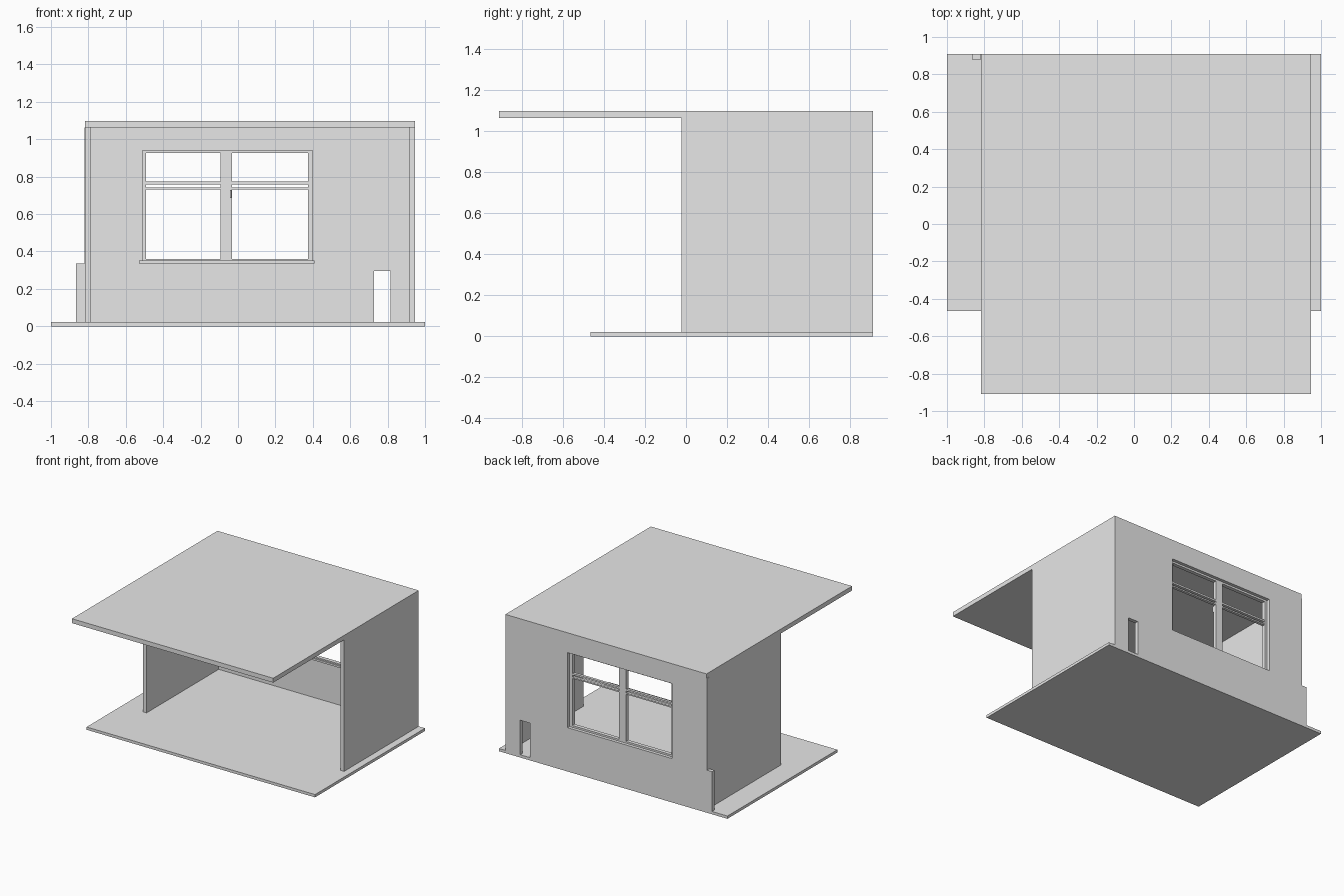
import bpy, bmesh

if "Cube" in bpy.data.objects:
    bpy.data.objects.remove(bpy.data.objects["Cube"])

grey = bpy.data.materials.new("plain grey")
grey.diffuse_color = (0.8, 0.8, 0.8, 1)
grey.use_nodes = True
grey.node_tree.nodes["Principled BSDF"].inputs["Base Color"].default_value = grey.diffuse_color


def finish(name, bm):
    bmesh.ops.recalc_face_normals(bm, faces=bm.faces)
    me = bpy.data.meshes.new(name)
    bm.to_mesh(me)
    bm.free()
    me.materials.append(grey)
    ob = bpy.data.objects.new(name, me)
    bpy.context.collection.objects.link(ob)
    return ob


def box(name, x, y, z):
    bm = bmesh.new()
    bmesh.ops.create_cube(bm, size=1)
    for v in bm.verts:
        for i, (a, b) in enumerate((x, y, z)):
            v.co[i] = (a + b) / 2 + v.co[i] * (b - a)
    return finish(name, bm)


def panel(name, xs, zs, holes, y0, y1):
    """Upright slab made of grid cells, leaving out the (column, row) holes."""
    bm = bmesh.new()
    grid = [[bm.verts.new((x, y0, z)) for z in zs] for x in xs]
    for i in range(len(xs) - 1):
        for j in range(len(zs) - 1):
            if (i, j) not in holes:
                bm.faces.new((grid[i][j], grid[i + 1][j],
                              grid[i + 1][j + 1], grid[i][j + 1]))
    res = bmesh.ops.extrude_face_region(bm, geom=bm.faces[:], use_keep_orig=True)
    for g in res["geom"]:
        if isinstance(g, bmesh.types.BMVert):
            g.co.y = y1
    # merge the grid cells into clean flat faces
    bmesh.ops.delete(bm, geom=[v for v in bm.verts if not v.link_faces], context='VERTS')
    bmesh.ops.recalc_face_normals(bm, faces=bm.faces)
    return finish(name, bm)


FLOOR, CEIL = 0.022, 1.063
BACK = 0.91

# Slabs
box("floor", (-1, 1), (-0.465, BACK), (0, FLOOR))
box("roof", (-0.817, 0.945), (-0.91, BACK), (CEIL, 1.098))

# Side walls
box("left_wall", (-0.817, -0.785), (-0.023, 0.88), (FLOOR, CEIL))
box("right_wall", (0.915, 0.945), (-0.023, 0.88), (FLOOR, CEIL))

# Back wall with window opening and small doorway
panel("back_wall", (-0.822, -0.513, 0.40, 0.728, 0.815, 0.945),
      (FLOOR, 0.295, 0.347, 0.941, CEIL), {(1, 2), (3, 0)}, 0.88, BACK)

# Short post outside the left wall
box("side_post", (-0.866, -0.822), (0.88, BACK), (FLOOR, 0.337))

# Window frame with central mullion
panel("window_frame", (-0.513, -0.491, -0.094, -0.032, 0.375, 0.40),
      (0.347, 0.361, 0.926, 0.941), {(1, 1), (3, 1)}, 0.855, 0.885)

# Pairs of thin cross bars in each window light
for side, x in (("left", (-0.491, -0.094)), ("right", (-0.032, 0.375))):
    box(side + "_upper_bar", x, (0.86, 0.882), (0.759, 0.773))
    box(side + "_lower_bar", x, (0.86, 0.882), (0.732, 0.743))

# Inner sill and latch
box("window_sill", (-0.528, 0.41), (0.845, 0.88), (0.336, 0.351))
box("window_latch", (-0.044, -0.036), (0.842, 0.855), (0.687, 0.73))
